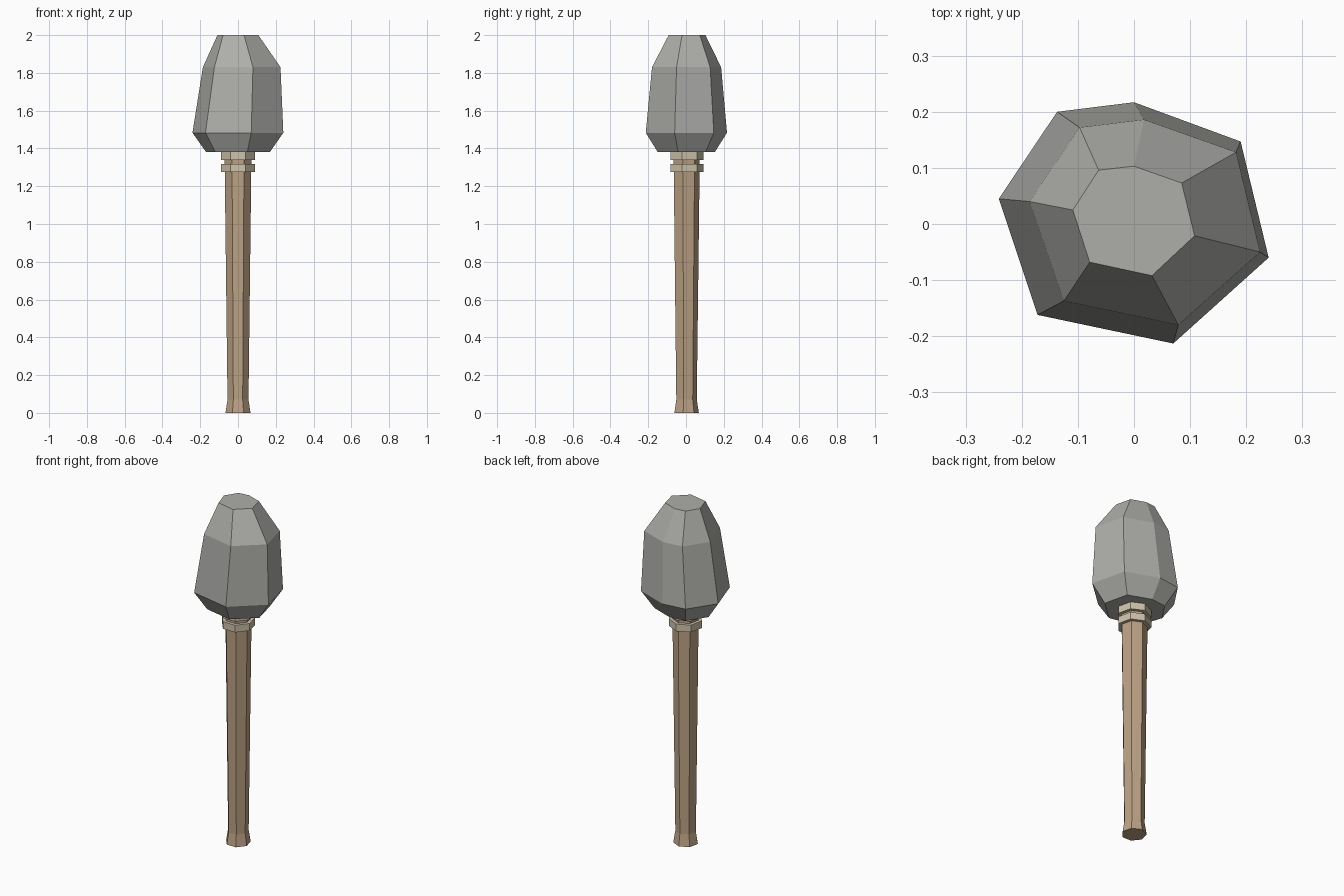
import bpy
import bmesh
from math import cos, sin, tau

if "Cube" in bpy.data.objects:
    bpy.data.objects.remove(bpy.data.objects["Cube"])


def heptagon(radius, z):
    return [(radius * cos(tau / 4 + i * tau / 7), radius * sin(tau / 4 + i * tau / 7), z)
            for i in range(7)]


def scaled(outline, factor, z):
    return [(x * factor, y * factor, z) for x, y in outline]


def loft(name, rings, colour=None):
    """Skin a stack of rings (bottom to top) and cap both ends."""
    bm = bmesh.new()
    loops = [[bm.verts.new(p) for p in ring] for ring in rings]
    n = len(loops[0])
    for low, high in zip(loops, loops[1:]):
        for i in range(n):
            j = (i + 1) % n
            bm.faces.new((low[i], low[j], high[j], high[i]))
    bm.faces.new(loops[0][::-1])
    bm.faces.new(loops[-1])
    bmesh.ops.recalc_face_normals(bm, faces=bm.faces)
    mesh = bpy.data.meshes.new(name)
    bm.to_mesh(mesh)
    bm.free()
    obj = bpy.data.objects.new(name, mesh)
    bpy.context.collection.objects.link(obj)
    if colour:
        mat = bpy.data.materials.new(name + "_colour")
        mat.diffuse_color = (*colour, 1)
        mat.use_nodes = True
        mat.node_tree.nodes["Principled BSDF"].inputs["Base Color"].default_value = mat.diffuse_color
        mesh.materials.append(mat)
    return obj


# Wooden handle with flared butt
loft("handle", [heptagon(r, z) for r, z in ((0.068, 0), (0.057, 0.07), (0.072, 1.28), (0.072, 1.40))],
     (0.50, 0.36, 0.23))

# Two binding bands under the head
for name, z in (("lower_band", 1.275), ("upper_band", 1.338)):
    loft(name, [heptagon(0.092, z), heptagon(0.092, z + 0.042)], (0.62, 0.55, 0.40))

# Rough-hewn stone head: irregular seven-sided outlines
widest = [(0, 0.217), (-0.137, 0.20), (-0.241, 0.045), (-0.172, -0.162),
          (0.07, -0.213), (0.24, -0.06), (0.19, 0.147)]
shoulder = [(0.018, 0.186), (-0.097, 0.172), (-0.186, 0.04), (-0.125, -0.137),
            (0.079, -0.18), (0.225, -0.05), (0.182, 0.128)]
crown = [(0, 0.103), (-0.063, 0.096), (-0.109, 0.025), (-0.079, -0.068),
         (0.032, -0.092), (0.108, -0.021), (0.085, 0.073)]
loft("stone_head", [scaled(widest, 0.70, 1.38), scaled(widest, 1, 1.483),
                    scaled(shoulder, 1, 1.83), scaled(crown, 1, 2.0)],
     (0.42, 0.42, 0.40))
